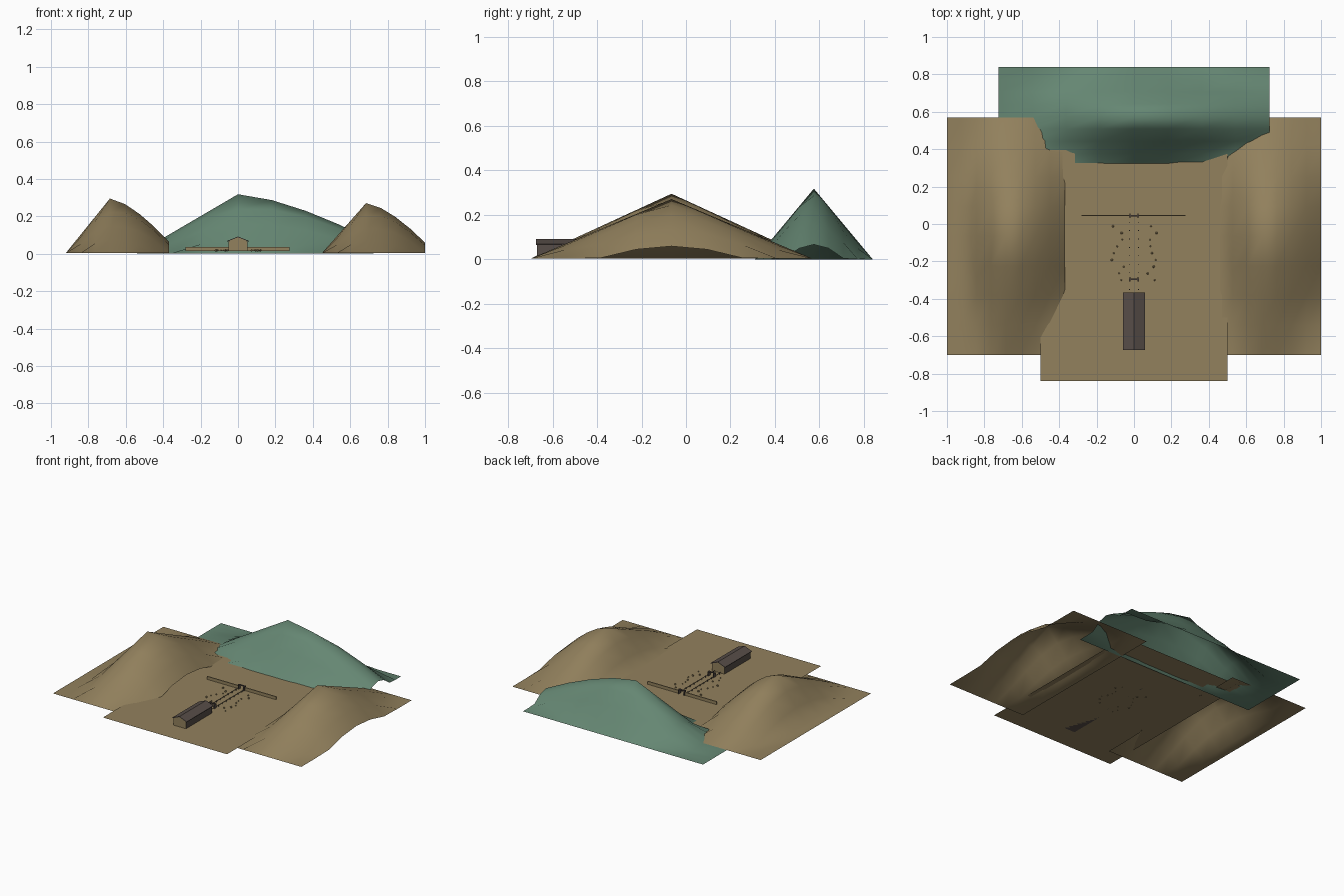
import bpy, bmesh, random
from math import hypot
from mathutils import Matrix, Vector

cube = bpy.data.objects.get("Cube")
if cube:
    bpy.data.objects.remove(cube, do_unlink=True)
random.seed(4)


def material(name, rgb):
    m = bpy.data.materials.new(name)
    m.use_nodes = True
    m.diffuse_color = (*rgb, 1)
    m.node_tree.nodes["Principled BSDF"].inputs["Base Color"].default_value = (*rgb, 1)
    return m


SAND = material("dry sand", (0.29, 0.22, 0.11))
GREEN = material("mountain green", (0.13, 0.24, 0.17))
DARK = material("dark timber", (0.095, 0.075, 0.065))
GROUND = 0.015


def make(name, bm, mats):
    bmesh.ops.recalc_face_normals(bm, faces=bm.faces)
    mesh = bpy.data.meshes.new(name)
    bm.to_mesh(mesh)
    bm.free()
    for m in mats:
        mesh.materials.append(m)
    ob = bpy.data.objects.new(name, mesh)
    bpy.context.collection.objects.link(ob)
    return ob


def add_box(bm, lo, hi):
    lo, hi = Vector(lo), Vector(hi)
    mat = Matrix.Translation((lo + hi) / 2) @ Matrix.Diagonal((*(hi - lo), 1))
    bmesh.ops.create_cube(bm, size=1, matrix=mat)


def hill(name, center, half, height, mat):
    """Sheet raised to a lopsided peak: steep on -x, rounded on +x."""
    bm = bmesh.new()
    bmesh.ops.create_grid(bm, x_segments=8, y_segments=8, size=1)
    for v in bm.verts:
        s, t = v.co.x, v.co.y
        u = s / (0.75 if s < 0 else 1.17)
        r = hypot(u, t)
        bulge = 1.0
        if s > 0.01:
            bulge += 0.5 * (u / r) ** 2
        h = height * max(0.0, 1 - r ** bulge)
        v.co = (center[0] + s * half[0], center[1] + t * half[1], center[2] + h)
    for f in bm.faces:
        f.smooth = True
    return make(name, bm, [mat])


# Landscape
hill("right_hill", (-0.685, -0.065, 0.003), (0.315, 0.635), 0.292, SAND)
hill("left_hill", (0.685, -0.065, 0.003), (0.315, 0.635), 0.268, SAND)
hill("back_mountain", (0, 0.575, 0), (0.725, 0.265), 0.318, GREEN)

bm = bmesh.new()
bmesh.ops.create_grid(bm, x_segments=1, y_segments=1, size=0.5)
for v in bm.verts:
    v.co.y = -0.84 if v.co.y < 0 else 0.5
    v.co.z = GROUND
make("ground", bm, [SAND])

# Long hall: sand gable ends, dark side walls
bm = bmesh.new()
outline = [(-0.05, GROUND), (0.05, GROUND), (0.05, 0.068), (0, 0.088), (-0.05, 0.068)]
face = bm.faces.new([bm.verts.new((x, -0.67, z)) for x, z in outline])
ext = bmesh.ops.extrude_face_region(bm, geom=[face])
bmesh.ops.translate(bm, vec=(0, 0.3, 0),
                    verts=[g for g in ext["geom"] if isinstance(g, bmesh.types.BMVert)])
bm.normal_update()
for f in bm.faces:
    f.material_index = 0 if abs(f.normal.y) > 0.5 else 1
make("hall", bm, [SAND, DARK])

# Pitched roof
bm = bmesh.new()
section = [(-0.058, 0.065), (0, 0.088), (0.058, 0.065), (0.058, 0.069), (0, 0.092), (-0.058, 0.069)]
rings = [[bm.verts.new((x, y, z)) for x, z in section] for y in (-0.674, -0.366)]
for i in range(6):
    j = (i + 1) % 6
    bm.faces.new((rings[0][i], rings[0][j], rings[1][j], rings[1][i]))
for ring in rings:
    bm.faces.new((ring[0], ring[1], ring[4], ring[5]))
    bm.faces.new((ring[1], ring[2], ring[3], ring[4]))
make("hall_roof", bm, [DARK])

# Boundary wall either side of the gate
bm = bmesh.new()
for lo, hi in ((-0.28, -0.025), (0.025, 0.275)):
    add_box(bm, (lo, 0.042, GROUND), (hi, 0.049, 0.037))
make("boundary_wall", bm, [SAND])

# Gates: two posts and a crossbeam
for name, y in (("far_gate", 0.045), ("near_gate", -0.295)):
    bm = bmesh.new()
    for x in (-0.022, 0.022):
        add_box(bm, (x - 0.003, y - 0.012, GROUND), (x + 0.003, y + 0.012, 0.045))
    add_box(bm, (-0.027, y - 0.004, 0.042), (0.027, y + 0.004, 0.048))
    make(name, bm, [DARK])

# Path posts with thin rails between the hall and the far gate
bm = bmesh.new()
for x in (-0.024, 0.024):
    for i in range(9):
        y = -0.35 + i * 0.045
        add_box(bm, (x - 0.002, y - 0.002, GROUND), (x + 0.002, y + 0.002, 0.026))
    add_box(bm, (x - 0.001, -0.366, 0.022), (x + 0.001, 0.035, 0.024))
make("path_railing", bm, [DARK])

# Scattered stones
bm = bmesh.new()
for side in (-1, 1):
    for i in range(9):
        spot = (side * random.uniform(0.05, 0.125), -0.3 + i * 0.036, GROUND + 0.003)
        bmesh.ops.create_icosphere(bm, subdivisions=1, radius=random.uniform(0.004, 0.008),
                                   matrix=Matrix.Translation(spot))
make("stones", bm, [SAND])
